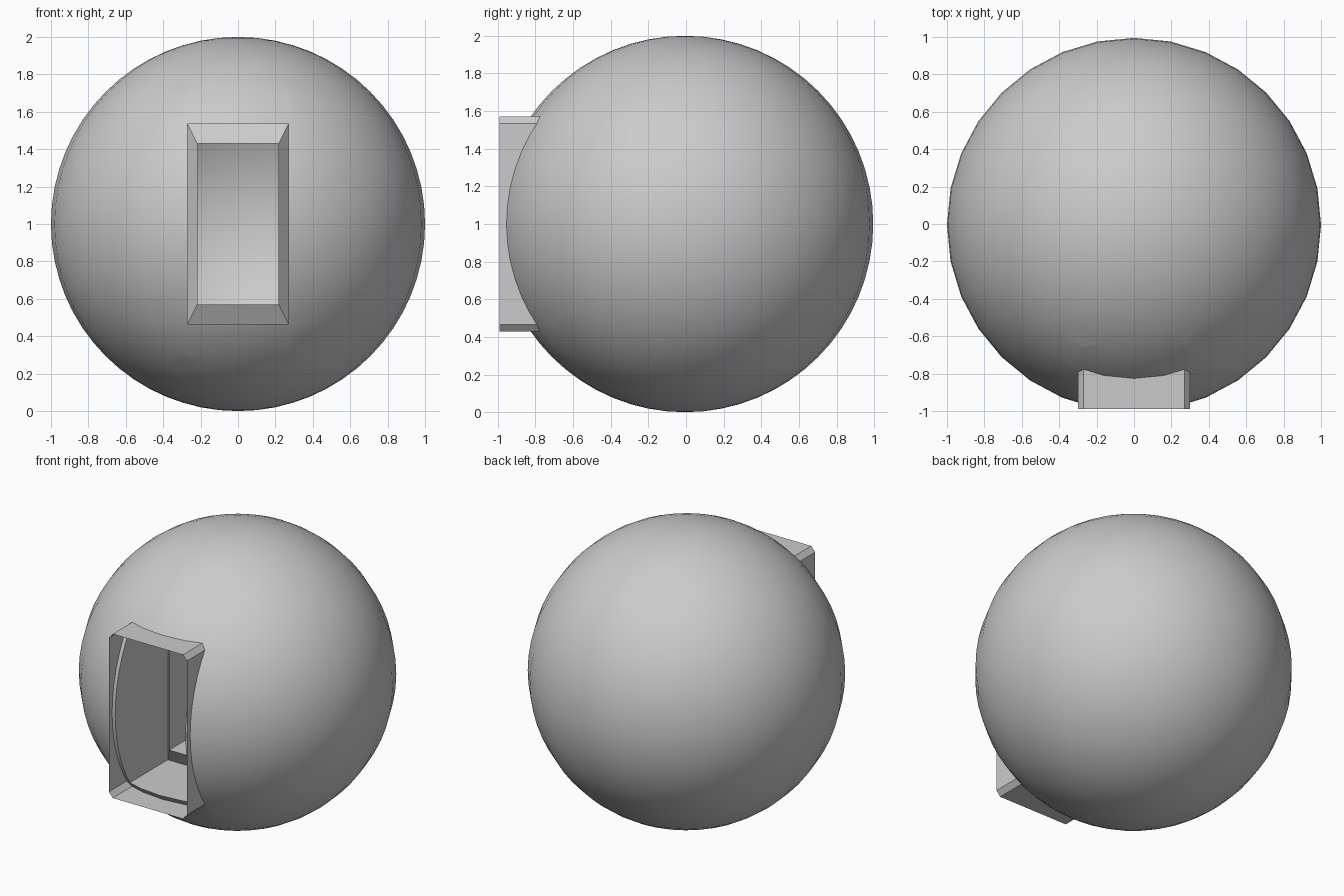
import bpy, bmesh

if "Cube" in bpy.data.objects:
    bpy.data.objects.remove(bpy.data.objects["Cube"])

grey = bpy.data.materials.new("plain grey")
grey.diffuse_color = (0.6, 0.6, 0.6, 1)
grey.use_nodes = True
grey.node_tree.nodes["Principled BSDF"].inputs["Base Color"].default_value = grey.diffuse_color

HX, HZ = 0.27, 0.535      # half size of the opening


def add_object(name, bm):
    mesh = bpy.data.meshes.new(name)
    bm.to_mesh(mesh)
    bm.free()
    mesh.materials.append(grey)
    ob = bpy.data.objects.new(name, mesh)
    ob.location = (0, -0.005, 1)
    bpy.context.collection.objects.link(ob)
    return ob


# Hollow sphere body
bm = bmesh.new()
bmesh.ops.create_uvsphere(bm, u_segments=32, v_segments=32, radius=1)

# Cut the rectangular opening into the front
for axis, half in ((0, HX), (2, HZ)):
    for side in (-1, 1):
        co, no = [0, 0, 0], [0, 0, 0]
        co[axis], no[axis] = half * side, 1
        faces = [f for f in bm.faces if f.calc_center_median().y < -0.6
                 and abs(f.calc_center_median().x) < 0.5
                 and abs(f.calc_center_median().z) < 0.75]
        geom = set(faces)
        for f in faces:
            geom.update(f.edges)
            geom.update(f.verts)
        bmesh.ops.bisect_plane(bm, geom=list(geom), dist=1e-5,
                               plane_co=co, plane_no=no)
hole = []
for f in bm.faces:
    c = f.calc_center_median()
    if c.y < 0 and abs(c.x) < HX and abs(c.z) < HZ:
        hole.append(f)
bmesh.ops.delete(bm, geom=hole, context='FACES')

# Recess walls, raised sloping lip and inner tunnel
for y, scale in ((-0.38, 1.0), (-0.44, 0.805), (0.0, 1.0)):
    rim = [e for e in bm.edges if e.is_boundary]
    new = bmesh.ops.extrude_edge_only(bm, edges=rim)["geom"]
    for v in new:
        if isinstance(v, bmesh.types.BMVert):
            v.co = (v.co.x * scale, y, v.co.z * scale)
body = add_object("sphere_body", bm)
bpy.context.view_layer.objects.active = body
body.select_set(True)
bpy.ops.object.shade_smooth_by_angle(angle=0.5)

# Thin open collar with clipped corners around the opening
bm = bmesh.new()
ox, oz = 0.30, 0.57
outline = [(ox, HZ), (HX, oz), (-HX, oz), (-ox, HZ),
           (-ox, -HZ), (-HX, -oz), (HX, -oz), (ox, -HZ)]
front = [bm.verts.new((x, -0.985, z)) for x, z in outline]
back = [bm.verts.new((x, -0.77, z)) for x, z in outline]
for i in range(8):
    j = (i + 1) % 8
    bm.faces.new((front[i], front[j], back[j], back[i]))
add_object("opening_collar", bm)
